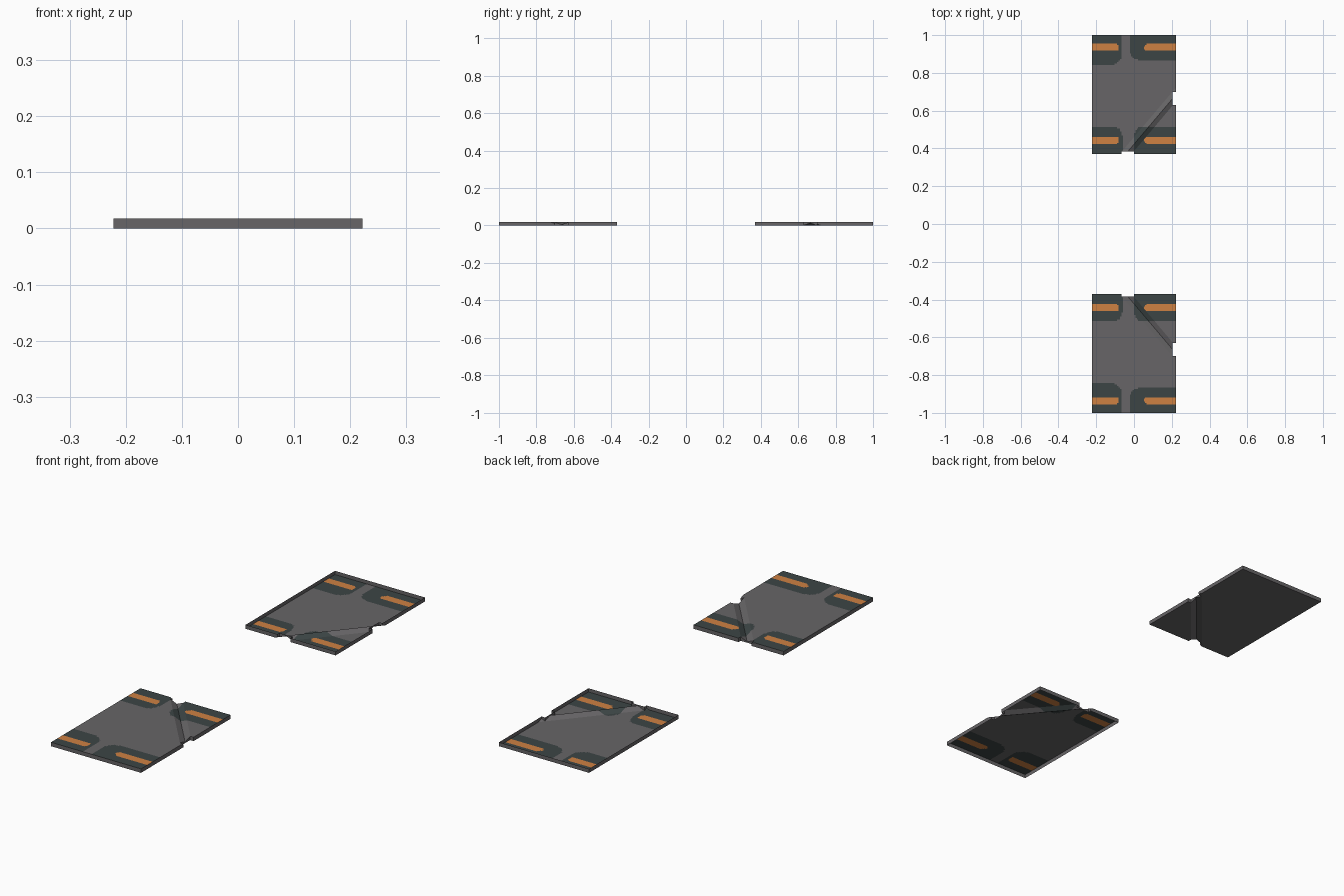
import bpy, bmesh, math
from mathutils import Vector

if "Cube" in bpy.data.objects:
    bpy.data.objects.remove(bpy.data.objects["Cube"])

T = 0.0175                       # panel thickness
X0, Y0, Y1 = 0.222, 0.37, 1.0    # half width, inner edge, outer edge
GA, GB = Vector((0.205, 0.665, 0)), Vector((-0.032, 0.385, 0))  # crease line
GW, GD = 0.024, 0.013            # crease half width and depth


def material(name, rgb):
    m = bpy.data.materials.new(name)
    m.diffuse_color = (*rgb, 1)
    m.use_nodes = True
    m.node_tree.nodes["Principled BSDF"].inputs["Base Color"].default_value = m.diffuse_color
    return m


MATS = [material("grey metal", (0.135, 0.13, 0.135)),
        material("dark patch", (0.046, 0.060, 0.060)),
        material("orange stripe", (0.62, 0.22, 0.055))]

# dark patches: x range, y range; orange stripes sit inside them
PATCHES = [(-0.3, -0.065, 0.845, 1.1), (-0.02, 0.3, 0.868, 1.1),
           (-0.3, -0.062, 0.3, 0.515), (0.0, 0.3, 0.3, 0.515)]
STRIPES = [(-0.3, -0.08, 0.915, 0.952), (0.055, 0.3, 0.915, 0.952),
           (-0.3, -0.08, 0.425, 0.461), (0.055, 0.3, 0.425, 0.461)]


def inside(x, y, box, r):
    """Rounded rectangle test."""
    a, b, c, d = box
    dx = max(a + r - x, x - b + r, 0)
    dy = max(c + r - y, y - d + r, 0)
    return math.hypot(dx, dy) <= r


def colour(p):
    if any(inside(p.x, p.y, s, 0.015) for s in STRIPES):
        return 2
    return 1 if any(inside(p.x, p.y, s, 0.05) for s in PATCHES) else 0


def panel(name, upper, painted, walls, lift=0.0):
    """upper: sheet on top with rim below (front panel), else an open tray."""
    bm = bmesh.new()
    bmesh.ops.create_grid(bm, x_segments=60, y_segments=84, size=1)
    for v in bm.verts:
        v.co = ((v.co.x * X0), (Y0 + Y1) / 2 + v.co.y * (Y1 - Y0) / 2, 0)

    # cut clean lines for the crease and the edge notches
    along = (GA - GB).normalized()
    side = Vector((-along.y, along.x, 0))
    cuts = [(GA + side * o, side) for o in (-GW, 0, GW)]
    cuts += [(Vector((x, 0, 0)), Vector((1, 0, 0))) for x in (0.205, -0.065, 0.0)]
    cuts += [(Vector((0, y, 0)), Vector((0, 1, 0))) for y in (0.63, 0.70, 0.385)]
    for co, no in cuts:
        bmesh.ops.bisect_plane(bm, geom=bm.verts[:] + bm.edges[:] + bm.faces[:],
                               plane_co=co, plane_no=no, dist=1e-5)

    # notches on the right and inner edges
    gone = []
    for f in bm.faces:
        c = f.calc_center_median()
        if (c.x > 0.205 and 0.63 < c.y < 0.70) or (-0.065 < c.x < 0 and c.y < 0.385):
            gone.append(f)
        elif painted:
            f.material_index = colour(c)
    bmesh.ops.delete(bm, geom=gone, context='FACES')

    # V crease pressed in from the outer side
    for v in bm.verts:
        off = abs((v.co - GA).dot(side))
        v.co.z = lift + GD * max(0, 1 - off / GW)

    # rim walls
    if walls:
        edges = [e for e in bm.edges if e.is_boundary]
        res = bmesh.ops.extrude_edge_only(bm, edges=edges)["geom"]
        for g in res:
            if isinstance(g, bmesh.types.BMVert):
                g.co.z = T
            elif isinstance(g, bmesh.types.BMFace):
                g.material_index = 0

    if upper:                    # turn over about the x axis
        for v in bm.verts:
            v.co.y, v.co.z = -v.co.y, T - v.co.z
    if walls:
        bm.normal_update()
        flat = max(bm.faces, key=lambda f: abs(f.normal.z))
        bmesh.ops.recalc_face_normals(bm, faces=bm.faces[:])
        bm.normal_update()
        if (flat.normal.z > 0) != upper:
            bmesh.ops.reverse_faces(bm, faces=bm.faces[:])

    me = bpy.data.meshes.new(name)
    bm.to_mesh(me)
    bm.free()
    for m in MATS:
        me.materials.append(m)
    ob = bpy.data.objects.new(name, me)
    bpy.context.collection.objects.link(ob)
    return ob


# front panel: painted sheet facing up, rim hanging below
panel("front_panel", True, True, True)
# back panel: plain tray open upwards, with a painted lining
panel("back_panel", False, False, True)
panel("back_panel_lining", False, True, False, lift=0.001)
